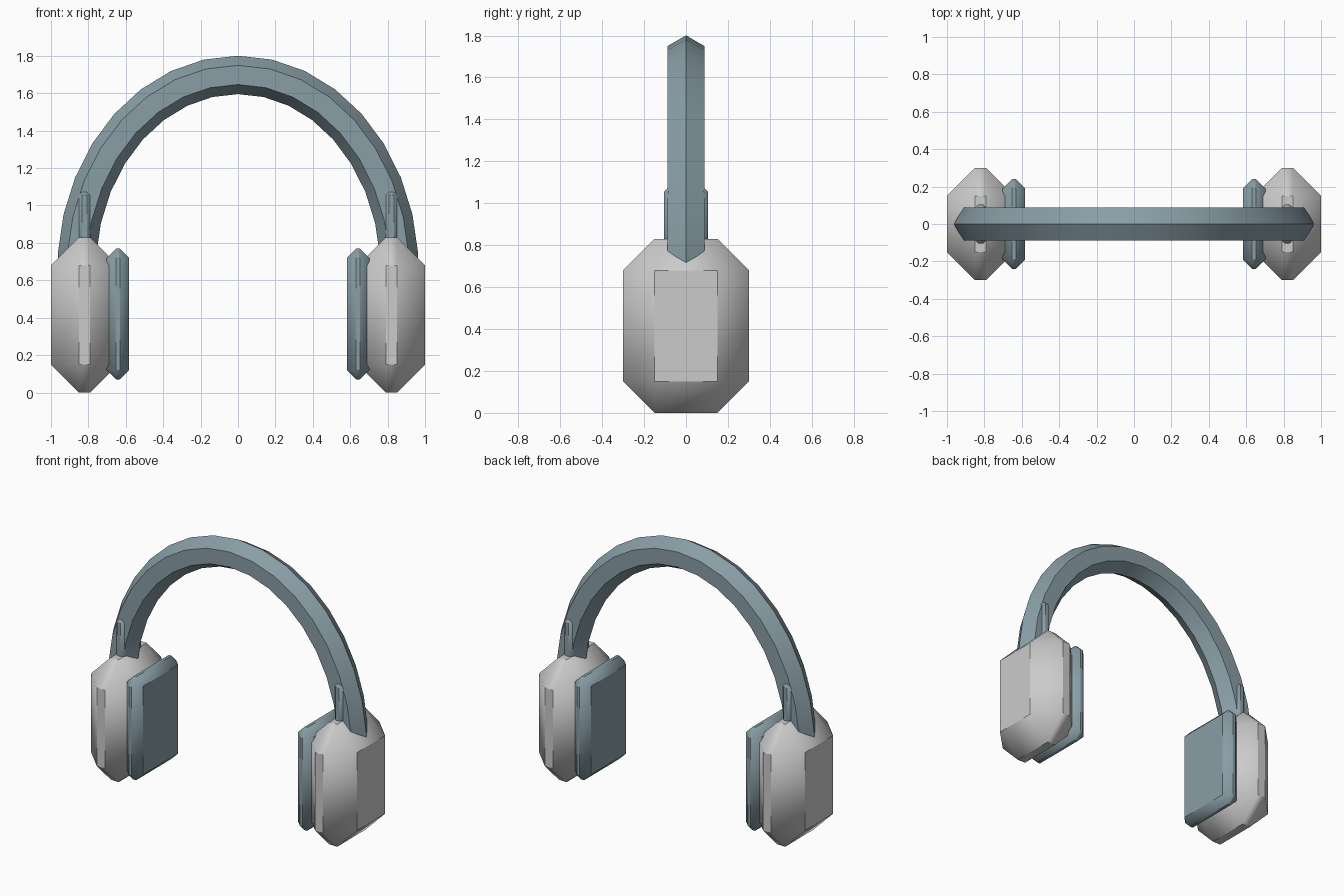
import bpy, bmesh, math
from mathutils import Vector

if "Cube" in bpy.data.objects:
    bpy.data.objects.remove(bpy.data.objects["Cube"])

slate = bpy.data.materials.new("slate")
slate.diffuse_color = (0.25, 0.34, 0.38, 1)
slate.use_nodes = True
slate.node_tree.nodes["Principled BSDF"].inputs["Base Color"].default_value = slate.diffuse_color


def finish(bm, name, mat=None):
    bmesh.ops.recalc_face_normals(bm, faces=bm.faces[:])
    mesh = bpy.data.meshes.new(name)
    bm.to_mesh(mesh)
    bm.free()
    obj = bpy.data.objects.new(name, mesh)
    bpy.context.collection.objects.link(obj)
    if mat:
        mesh.materials.append(mat)
    bpy.ops.object.select_all(action='DESELECT')
    obj.select_set(True)
    bpy.context.view_layer.objects.active = obj
    bpy.ops.object.shade_smooth_by_angle(angle=math.radians(40))
    return obj


def chamfered_box(name, center, size, bevel, mat=None):
    bm = bmesh.new()
    bmesh.ops.create_cube(bm, size=1)
    bmesh.ops.scale(bm, vec=size, verts=bm.verts)
    bmesh.ops.bevel(bm, geom=bm.edges[:], offset=bevel, segments=1,
                    affect='EDGES', profile=0.5)
    bmesh.ops.translate(bm, vec=center, verts=bm.verts)
    return finish(bm, name, mat)


# Ear cups, cushions and the sliders joining them to the band
for side, s in (("left", -1), ("right", 1)):
    chamfered_box(side + "_ear_cup", (s * 0.82, 0, 0.415), (0.36, 0.6, 0.83), 0.15)
    chamfered_box(side + "_ear_cushion", (s * 0.642, 0, 0.42), (0.12, 0.48, 0.70), 0.05, slate)
    chamfered_box(side + "_slider", (s * 0.82, 0, 0.87), (0.066, 0.21, 0.41), 0.02, slate)

# Headband: hexagon swept along an elliptical arch, ends buried in the cups
A, B, ZC, R, STEP = 0.864, 1.048, 0.65, 0.1025, math.radians(10.65)
bm = bmesh.new()
rings = []
for i in range(-9, 10):
    t = i * STEP
    p = Vector((A * math.sin(t), 0, ZC + B * math.cos(t)))
    n = Vector((B * math.sin(t), 0, A * math.cos(t))).normalized()
    ring = []
    for k in range(6):
        a = k * math.pi / 3
        ring.append(bm.verts.new(p + n * R * math.cos(a) + Vector((0, R * math.sin(a), 0))))
    rings.append(ring)
for r0, r1 in zip(rings, rings[1:]):
    for k in range(6):
        j = (k + 1) % 6
        bm.faces.new((r0[k], r0[j], r1[j], r1[k]))
bm.faces.new(rings[0])
bm.faces.new(rings[-1])
finish(bm, "headband", slate)
